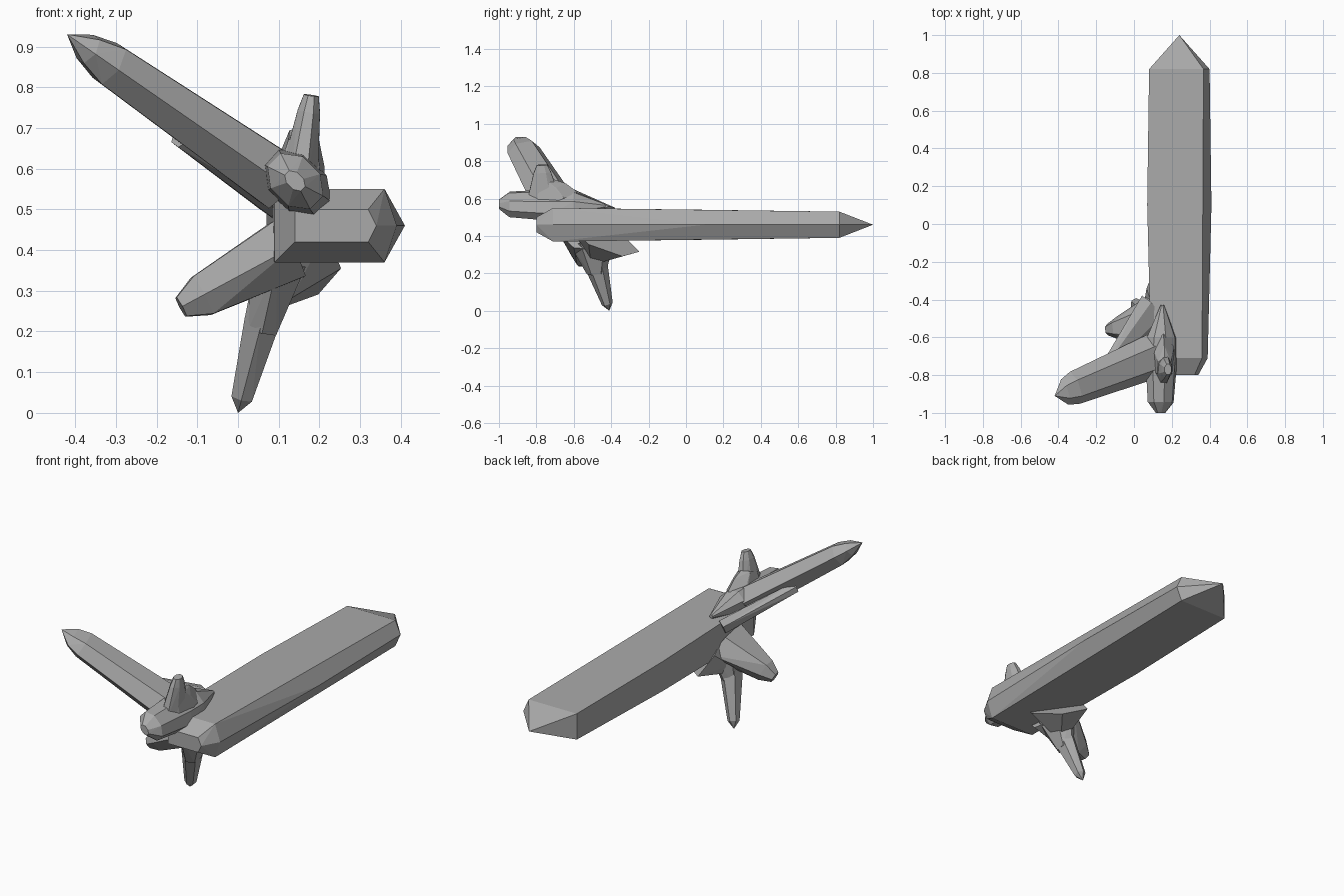
import bpy
import bmesh
import math
from mathutils import Vector

cube = bpy.data.objects.get("Cube")
if cube:
    bpy.data.objects.remove(cube, do_unlink=True)

# One plain stone colour for the whole cluster
grey = (.4, .4, .4, 1)
stone = bpy.data.materials.new("grey_stone")
stone.use_nodes = True
stone.diffuse_color = grey
shader = next(node for node in stone.node_tree.nodes if node.type == 'BSDF_PRINCIPLED')
shader.inputs["Base Color"].default_value = grey
shader.inputs["Roughness"].default_value = .8


def ring(sides, turn=0):
    """Unit outline with evenly spaced corners; turn is a share of one side."""
    angles = [math.tau * (corner + turn) / sides for corner in range(sides)]
    return [(math.cos(angle), math.sin(angle)) for angle in angles]


def crystal(name, root, tip, across, sections, outline):
    """Faceted solid from root to tip.

    Each section gives its share of the length, half width and half depth.
    The width lies in the across direction, the depth at right angles to it.
    """
    root, tip = Vector(root), Vector(tip)
    axis = tip - root
    depth_axis = axis.cross(Vector(across)).normalized()
    width_axis = depth_axis.cross(axis).normalized()

    bm = bmesh.new()
    for share, width, depth in sections:
        centre = root + axis * share
        for side, front in outline:
            bm.verts.new(centre + width_axis * side * width + depth_axis * front * depth)
    bmesh.ops.remove_doubles(bm, verts=list(bm.verts), dist=.001)
    hull = bmesh.ops.convex_hull(bm, input=list(bm.verts))
    inner = [item for item in hull["geom_interior"] if isinstance(item, bmesh.types.BMVert)]
    bmesh.ops.delete(bm, geom=inner, context='VERTS')

    # Merge nearly flat neighbours into broad facets
    bmesh.ops.dissolve_limit(bm, angle_limit=math.radians(2),
                             verts=list(bm.verts), edges=list(bm.edges))
    bmesh.ops.recalc_face_normals(bm, faces=list(bm.faces))

    mesh = bpy.data.meshes.new(name)
    bm.to_mesh(mesh)
    bm.free()
    mesh.materials.append(stone)
    part = bpy.data.objects.new(name, mesh)
    bpy.context.collection.objects.link(part)


RIGHT, BACK = Vector((1, 0, 0)), Vector((0, 1, 0))
UP = Vector((0, 0, 1))
HEXAGON = ring(sides=6)
OCTAGON = ring(sides=8, turn=.5)
# Flat on one side and ridged on the other
RIDGED = [(-1, -1), (-1, 1), (.8, 1), (1, 0), (.8, -1)]

# Long flat crystal: pointed back, ridged left side, cut front end
crystal("main_blade", root=(.24, -.8, .46), tip=(.24, 1, .46), across=RIGHT,
        sections=[(0, .1, .04), (.05, .15, .09), (.5, .17, .08),
                  (.9, .16, .07), (1, 0, 0)],
        outline=RIDGED)

# Raised crystal reaching out to the right
crystal("long_arm", root=(.1, -.7, .57), tip=(-.42, -.91, .93), across=BACK,
        sections=[(0, .12, .08), (.8, .09, .06), (.9, .07, .04), (1, 0, 0)],
        outline=HEXAGON)

# Thin web from the underside of the arm to the blade
crystal("arm_web", root=(.1, -.45, .51), tip=(-.14, -.74, .68), across=BACK,
        sections=[(0, .1, .04), (1, .03, .03)], outline=HEXAGON)

# Blunt crystal pointing forward, tapering away behind
crystal("front_stub", root=(.15, -.43, .56), tip=(.14, -1, .57), across=RIGHT - UP,
        sections=[(0, .01, .01), (.3, .09, .07), (.5, .1, .07),
                  (.9, .08, .06), (1, .03, .02)],
        outline=OCTAGON)

# Short upright crystal and its wider foot
crystal("top_stub", root=(.15, -.76, .58), tip=(.18, -.77, .78), across=BACK,
        sections=[(0, .1, .05), (.8, .05, .03), (1, .03, .02)],
        outline=OCTAGON)
crystal("top_stub_foot", root=(.15, -.72, .58), tip=(.16, -.76, .68), across=BACK,
        sections=[(0, .15, .07), (.6, .11, .05), (1, .06, .04)],
        outline=HEXAGON)

# Lower crystal leaning out to the right
crystal("low_arm", root=(.12, -.52, .4), tip=(-.14, -.56, .26), across=BACK,
        sections=[(0, .16, .09), (.8, .06, .06), (1, .03, .03)],
        outline=HEXAGON)

# Downward crystal with two flares into the underside of the blade
crystal("bottom_spike", root=(.1, -.52, .38), tip=(0, -.41, 0), across=BACK,
        sections=[(0, .08, .06), (.4, .06, .05), (.9, .03, .03), (1, 0, 0)],
        outline=HEXAGON)
crystal("spike_flare", root=(.1, -.5, .38), tip=(.06, -.48, .2), across=BACK,
        sections=[(0, .13, .08), (1, .05, .04)], outline=HEXAGON)
crystal("blade_fillet", root=(.16, -.43, .38), tip=(.09, -.48, .3), across=BACK,
        sections=[(0, .2, .1), (1, .07, .05)], outline=HEXAGON)
